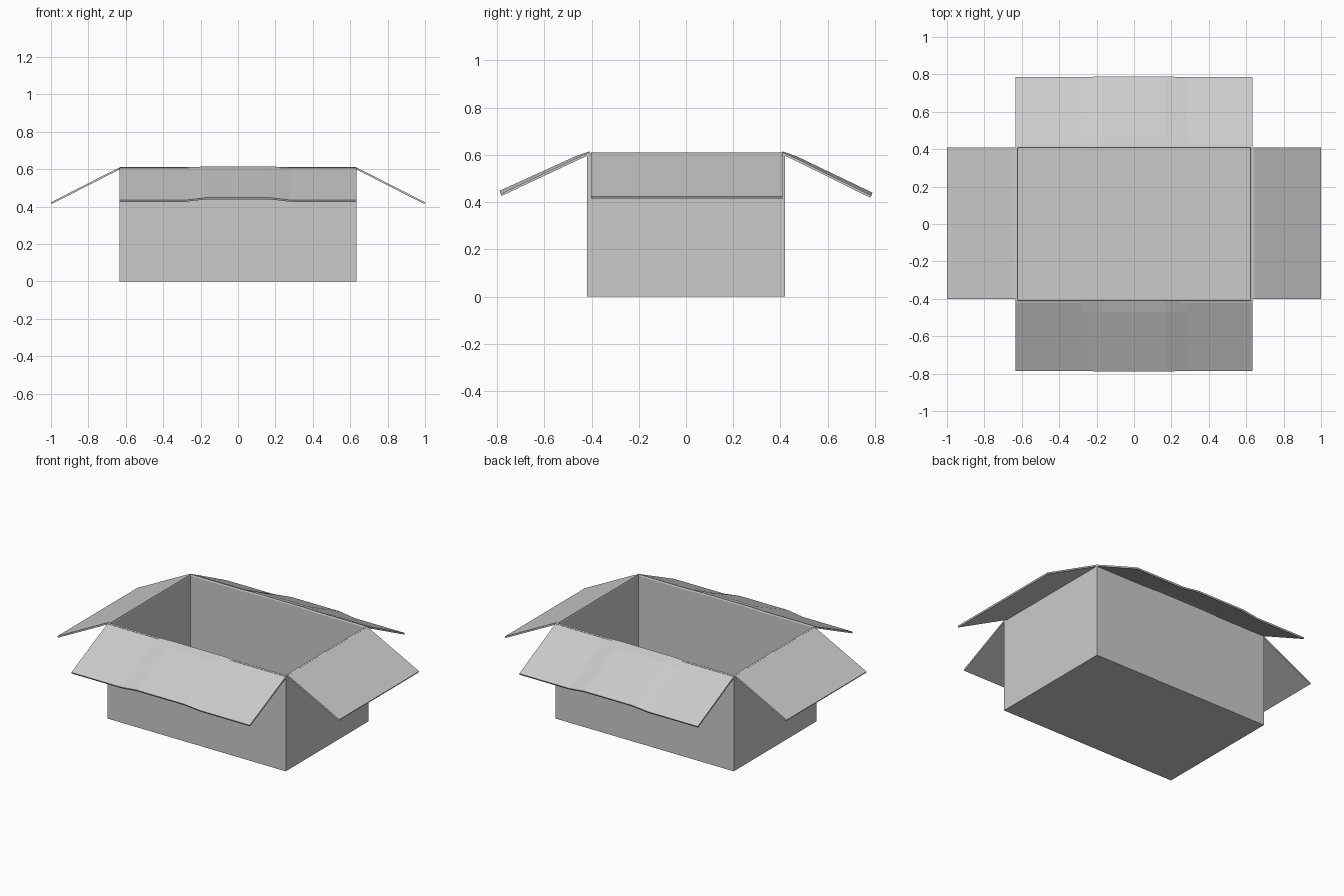
import bpy
import bmesh

cube = bpy.data.objects.get("Cube")
if cube:
    bpy.data.objects.remove(cube, do_unlink=True)

HX, HY, H, T = 0.633, 0.42, 0.608, 0.01

card = bpy.data.materials.new("plain grey card")
card.use_nodes = True
grey = (0.6, 0.6, 0.6, 1)
card.diffuse_color = grey
card.node_tree.nodes["Principled BSDF"].inputs["Base Color"].default_value = grey


def make_object(name, bm):
    bmesh.ops.recalc_face_normals(bm, faces=bm.faces)
    mesh = bpy.data.meshes.new(name)
    bm.to_mesh(mesh)
    bm.free()
    mesh.materials.append(card)
    obj = bpy.data.objects.new(name, mesh)
    bpy.context.collection.objects.link(obj)
    return obj


def block(name, lo, hi):
    bm = bmesh.new()
    bmesh.ops.create_cube(bm, size=1)
    for v in bm.verts:
        v.co = [a + (b - a) * (c + 0.5) for a, b, c in zip(lo, hi, v.co)]
    return make_object(name, bm)


def sheet(name, rows):
    """Sweep matching rows of points into a thin card panel."""
    bm = bmesh.new()
    grid = [[bm.verts.new(p) for p in row] for row in rows]
    for a, b in zip(grid, grid[1:]):
        for i in range(len(a) - 1):
            bm.faces.new((a[i], a[i + 1], b[i + 1], b[i]))
    obj = make_object(name, bm)
    # Normals point up, so the card thickness grows downwards
    if obj.data.polygons[0].normal.z < 0:
        obj.data.flip_normals()
    solid = obj.modifiers.new("card thickness", "SOLIDIFY")
    solid.thickness = T
    solid.offset = -1
    return obj


# Floor made of two panels meeting at the middle
for side, x0, x1 in (("right", -HX, 0), ("left", 0, HX)):
    block(side + "_floor_panel", (x0, -HY, 0), (x1, HY, T))

# Four upright walls
for side, s in (("front", -1), ("back", 1)):
    y0, y1 = sorted((s * HY, s * (HY - T)))
    block(side + "_wall", (-HX, y0, T), (HX, y1, H))
for side, s in (("right", -1), ("left", 1)):
    x0, x1 = sorted((s * HX, s * (HX - T)))
    block(side + "_wall", (x0, -HY + T, T), (x1, HY - T, H))

# Flat folded flaps on the short sides
for side, s in (("right", -1), ("left", 1)):
    profile = [(HX - T, H + 0.002), (HX + 0.01, H - 0.003), (1.0, 0.423)]
    sheet(side + "_flap", [[(s * x, y, z) for x, z in profile]
                           for y in (-0.402, 0.408)])

# Long flaps with a gently raised middle
stations = [(-HX, 0), (-0.28, 0), (-0.17, 1), (0.17, 1), (0.28, 0), (HX, 0)]
for side, s, drop in (("front", -1, 0), ("back", 1, 0.008)):
    rows = []
    for x, rise in stations:
        profile = [(HY - T, H + 0.003 + 0.003 * rise),
                   (0.47, 0.583 + 0.010 * rise),
                   (0.785 + 0.004 * rise, 0.435 - drop + 0.013 * rise)]
        rows.append([(x, s * y, z) for y, z in profile])
    sheet(side + "_flap", rows)
